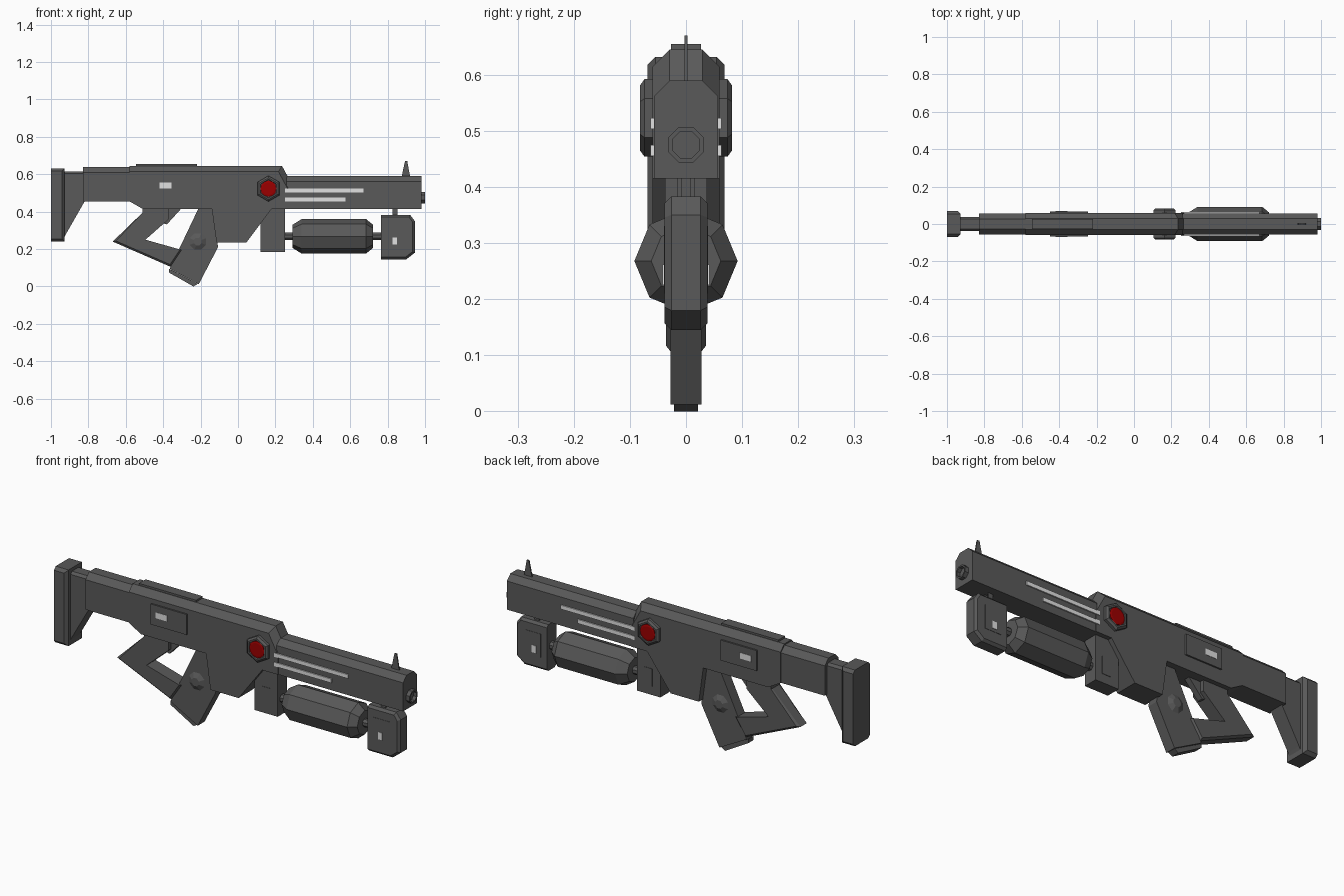
import bpy, bmesh, math

if "Cube" in bpy.data.objects:
    bpy.data.objects.remove(bpy.data.objects["Cube"])


def material(name, rgb):
    m = bpy.data.materials.new(name)
    m.diffuse_color = (*rgb, 1)
    m.use_nodes = True
    m.node_tree.nodes["Principled BSDF"].inputs["Base Color"].default_value = m.diffuse_color
    return m


GREY = material("gunmetal_grey", (0.1, 0.1, 0.1))
WHITE = material("pale_grey", (0.75, 0.75, 0.75))
RED = material("deep_red", (0.33, 0.0, 0.0))


def finish(name, bm, mat):
    bmesh.ops.recalc_face_normals(bm, faces=bm.faces[:])
    me = bpy.data.meshes.new(name)
    bm.to_mesh(me)
    bm.free()
    me.materials.append(mat)
    ob = bpy.data.objects.new(name, me)
    bpy.context.collection.objects.link(ob)
    return ob


def prism(name, profile, y0, y1, mat=GREY, bevel=0, pick=None):
    """Extrude an (x, z) profile from y0 to y1; chamfer the side edges whose midpoint passes pick."""
    bm = bmesh.new()
    a = [bm.verts.new((x, y0, z)) for x, z in profile]
    b = [bm.verts.new((x, y1, z)) for x, z in profile]
    n = len(a)
    bm.faces.new(a)
    bm.faces.new(b[::-1])
    for i in range(n):
        j = (i + 1) % n
        bm.faces.new((a[i], b[i], b[j], a[j]))
    bmesh.ops.recalc_face_normals(bm, faces=bm.faces[:])
    if bevel:
        edges = []
        for e in bm.edges:
            p, q = e.verts[0].co, e.verts[1].co
            if abs(p.y - q.y) < 1e-5 and (pick is None or pick((p + q) / 2)):
                edges.append(e)
        bmesh.ops.bevel(bm, geom=edges, offset=bevel, offset_type='OFFSET',
                        segments=1, profile=0.5, affect='EDGES')
    return finish(name, bm, mat)


def sym(name, profile, w, **kw):
    return prism(name, profile, -w, w, **kw)


def rect(x0, x1, z0, z1):
    return [(x0, z0), (x1, z0), (x1, z1), (x0, z1)]


def side_plates(name, profile, y0, y1, mat=GREY):
    """Matching plates on both sides."""
    prism(name + "_front", profile, -y1, -y0, mat)
    prism(name + "_back", profile, y0, y1, mat)


def lathe(name, axis, rings, n, centre, turn=0.0, mat=GREY):
    """Rings of (position, radius) along x or y; centre is the other two coordinates."""
    bm = bmesh.new()
    loops = []
    for p, r in rings:
        loop = []
        for i in range(n):
            t = turn + 2 * math.pi * i / n
            u, v = centre[0] + r * math.cos(t), centre[1] + r * math.sin(t)
            loop.append(bm.verts.new((p, u, v) if axis == 'x' else (u, p, v)))
        loops.append(loop)
    for a, b in zip(loops, loops[1:]):
        for i in range(n):
            j = (i + 1) % n
            bm.faces.new((a[i], a[j], b[j], b[i]))
    bm.faces.new(loops[0])
    bm.faces.new(loops[-1])
    return finish(name, bm, mat)


# Receiver with chamfered top and sloped front
sym("receiver", [(-0.58, 0.645), (0.235, 0.645), (0.27, 0.58), (0.27, 0.415), (0.18, 0.415),
                 (0.045, 0.235), (-0.115, 0.235), (-0.14, 0.415), (-0.51, 0.415), (-0.58, 0.455)],
    0.06, bevel=0.031, pick=lambda c: c.z > 0.6)
sym("rear_receiver", rect(-0.83, -0.57, 0.455, 0.638), 0.056, bevel=0.029, pick=lambda c: c.z > 0.6)
sym("top_rail", rect(-0.545, -0.22, 0.635, 0.655), 0.027)

# Stock
sym("stock_strut", [(-0.93, 0.615), (-0.82, 0.615), (-0.82, 0.455), (-0.92, 0.28), (-0.93, 0.26)],
    0.038, bevel=0.012, pick=lambda c: c.z > 0.6)
sym("butt_plate", rect(-1.0, -0.927, 0.24, 0.632), 0.069, bevel=0.015,
    pick=lambda c: c.x > -0.99)

# Barrel shroud, muzzle and sight
sym("barrel_shroud", rect(0.26, 0.98, 0.415, 0.59), 0.057, bevel=0.028, pick=lambda c: c.z > 0.58)
lathe("muzzle", 'x', [(0.96, 0.034), (1.0, 0.034), (1.0, 0.026), (0.982, 0.026)], 8, (0, 0.475), math.pi / 8)
sym("front_sight", [(0.875, 0.588), (0.92, 0.588), (0.905, 0.67), (0.893, 0.67)], 0.003)
for i, (x1, z0) in enumerate([(0.67, 0.503), (0.575, 0.455)]):
    side_plates(f"barrel_strip_{i}", rect(0.25, x1, z0, z0 + 0.02), 0.055, 0.063, WHITE)

# Side panels with pale windows
side_plates("side_panel", rect(-0.45, -0.245, 0.485, 0.59), 0.058, 0.068)
side_plates("side_window", rect(-0.42, -0.355, 0.525, 0.555), 0.066, 0.0695, WHITE)

# Hexagonal lamp housings with red lamps
for side, s in (("front", -1), ("back", 1)):
    lathe(f"lamp_housing_{side}", 'y',
          [(s * 0.05, 0.069), (s * 0.074, 0.069), (s * 0.082, 0.058), (s * 0.082, 0.05), (s * 0.077, 0.047)],
          6, (0.163, 0.523), math.pi / 6)
    lathe(f"lamp_{side}", 'y', [(s * 0.075, 0.043), (s * 0.08, 0.043), (s * 0.082, 0.034)],
          12, (0.163, 0.523), mat=RED)

# Grip with end cap and side bosses
sym("grip", [(-0.21, 0.42), (-0.13, 0.42), (-0.107, 0.21), (-0.21, 0.012), (-0.365, 0.095)], 0.028)
sym("grip_cap", [(-0.37, 0.096), (-0.37, 0.075), (-0.238, 0.0), (-0.215, 0.014)], 0.021)
lathe("grip_boss", 'y', [(-0.041, 0.022), (-0.028, 0.047), (0.028, 0.047), (0.041, 0.022)],
      8, (-0.215, 0.24), math.pi / 8)

# Angled guard behind the grip, and trigger
sym("rear_guard", [(-0.51, 0.42), (-0.37, 0.42), (-0.37, 0.36), (-0.495, 0.25), (-0.30, 0.195),
                   (-0.36, 0.105), (-0.67, 0.24), (-0.51, 0.395)],
    0.036, bevel=0.01, pick=lambda c: c.x < -0.55 or c.z < 0.19)
sym("trigger", [(-0.37, 0.42), (-0.30, 0.42), (-0.38, 0.332), (-0.415, 0.342)], 0.015)

# Pump grip on its rod
lathe("pump_rod", 'x', [(0.24, 0.021), (0.78, 0.021)], 8, (0, 0.268), math.pi / 8)
lathe("pump_grip", 'x', [(0.292, 0.062), (0.34, 0.092), (0.685, 0.092), (0.722, 0.062)], 8, (0, 0.268))

# Rear pump block
sym("rear_block", rect(0.12, 0.252, 0.185, 0.42), 0.037)
side_plates("rear_block_panel", rect(0.165, 0.215, 0.23, 0.32), 0.035, 0.039)

# Front block hung from the barrel
sym("front_block", [(0.765, 0.145), (0.90, 0.145), (0.945, 0.18), (0.945, 0.35), (0.92, 0.383), (0.765, 0.383)],
    0.038, bevel=0.012, pick=lambda c: c.x > 0.78)
side_plates("front_block_panel", rect(0.80, 0.89, 0.21, 0.33), 0.036, 0.0395)
side_plates("front_block_light", rect(0.825, 0.85, 0.225, 0.262), 0.038, 0.0415, WHITE)
side_plates("hanger", rect(0.825, 0.852, 0.37, 0.42), 0.008, 0.016)
